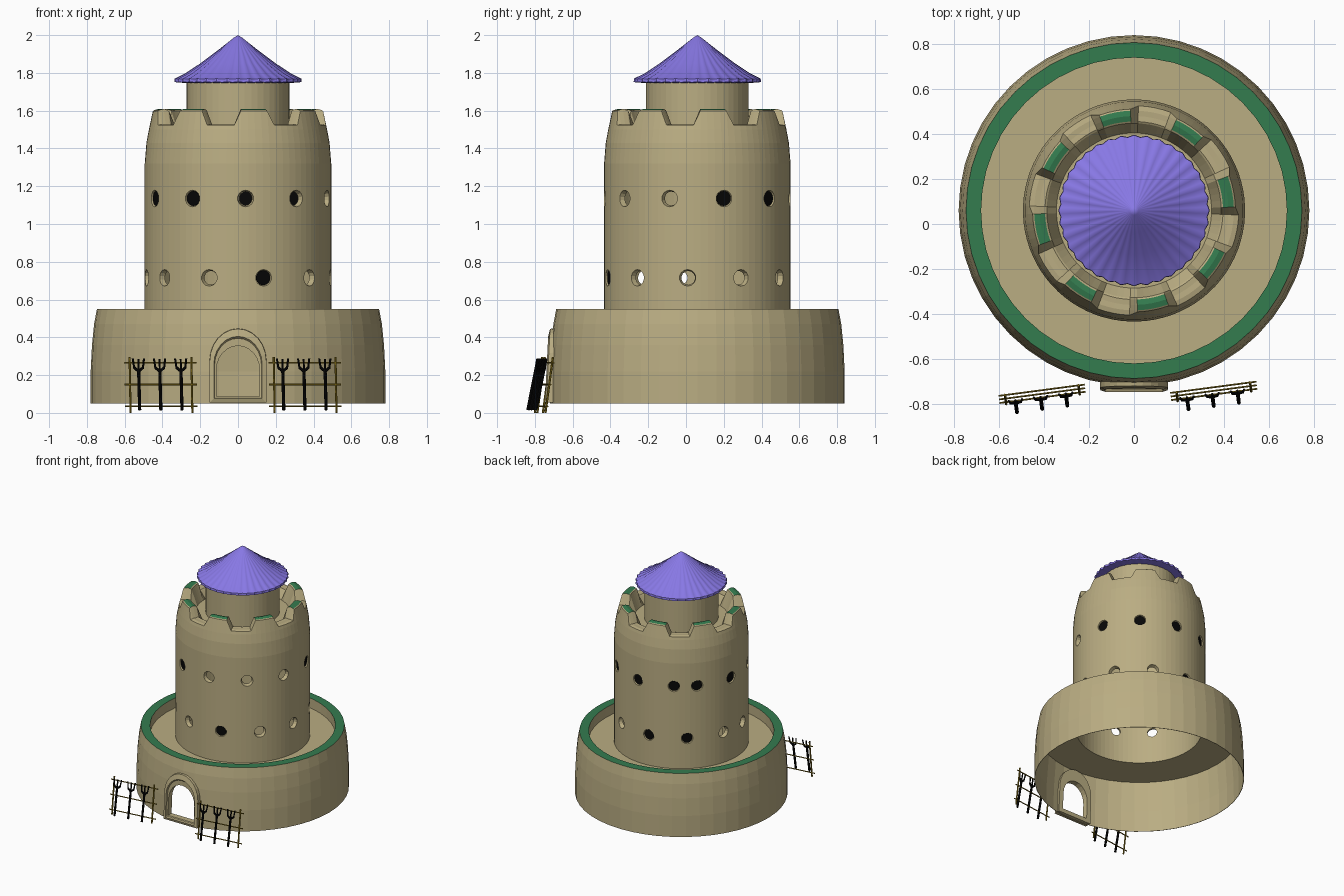
import bpy, bmesh, math
from mathutils import Vector, Matrix

if "Cube" in bpy.data.objects:
    bpy.data.objects.remove(bpy.data.objects["Cube"])

CY = 0.06  # y of the tower axis


def material(name, rgb):
    m = bpy.data.materials.new(name)
    m.diffuse_color = (*rgb, 1)
    m.use_nodes = True
    m.node_tree.nodes["Principled BSDF"].inputs["Base Color"].default_value = m.diffuse_color
    return m


TAN = material("tan stone", (0.49, 0.417, 0.225))
GREEN = material("green trim", (0.034, 0.2, 0.078))
PURPLE = material("purple roof", (0.245, 0.187, 0.78))
BLACK = material("black", (0.002, 0.002, 0.002))
WOOD = material("yellow brown wood", (0.25, 0.17, 0.012))


def finish(bm, name, *mats):
    bmesh.ops.recalc_face_normals(bm, faces=bm.faces[:])
    me = bpy.data.meshes.new(name)
    bm.to_mesh(me)
    bm.free()
    for m in mats:
        me.materials.append(m)
    ob = bpy.data.objects.new(name, me)
    bpy.context.collection.objects.link(ob)
    return ob


def polar(a, r, z):
    """Point around the tower axis; angle 0 is the front, growing to +x."""
    a = math.radians(a)
    return Vector((r * math.sin(a), CY - r * math.cos(a), z))


def bridge(bm, loops, wrap):
    """Join closed loops of equal length with quads."""
    vs = [[bm.verts.new(p) for p in lp] for lp in loops]
    n = len(vs[0])
    for i in range(len(vs) if wrap else len(vs) - 1):
        a, b = vs[i], vs[(i + 1) % len(vs)]
        for j in range(n):
            bm.faces.new((a[j], a[(j + 1) % n], b[(j + 1) % n], b[j]))
    return vs


def lathe(angles, profile):
    """Closed ring solid; profile(angle) gives the (r, z) loop."""
    bm = bmesh.new()
    bridge(bm, [[polar(a, r, z) for r, z in profile(a)] for a in angles], True)
    return bm


def cut(ob, cutter):
    mod = ob.modifiers.new("cut", 'BOOLEAN')
    mod.operation, mod.solver, mod.object = 'DIFFERENCE', 'EXACT', cutter
    bpy.context.view_layer.objects.active = ob
    bpy.ops.object.modifier_apply(modifier=mod.name)
    bpy.data.objects.remove(cutter)


def paint_tops(ob, zmin, rmin, rmax):
    """Green on upward faces above zmin within a band of radius."""
    for p in ob.data.polygons:
        r = math.hypot(p.center.x, p.center.y - CY)
        p.material_index = int(p.center.z > zmin and p.normal.z > 0.85
                               and rmin < r < rmax)


def arch(hw, z0, top, y):
    """Door outline: straight sides with a rounded top."""
    rise = hw * 1.15
    pts = [(-hw, z0), (hw, z0)]
    for i in range(13):
        t = math.pi * i / 12
        pts.append((hw * math.cos(t), top - rise + rise * math.sin(t)))
    return [Vector((x, y + 0.05 * z, z)) for x, z in pts]


# Round base wall with a sunken terrace, thin, hollow and open underneath
base = finish(lathe([i * 7.5 for i in range(48)], lambda a: [
    (0.780, 0.05), (0.780, 0.22), (0.773, 0.36), (0.762, 0.47), (0.747, 0.55),
    (0.68, 0.55), (0.68, 0.47), (0.47, 0.47), (0.47, 0.46), (0.757, 0.46),
    (0.776, 0.22), (0.777, 0.05)]), "base_wall", TAN, GREEN)
bm = bmesh.new()
ends = bridge(bm, [arch(0.125, 0.08, 0.37, -0.9), arch(0.125, 0.08, 0.37, -0.55)], False)
for e in ends:
    bm.faces.new(e)
cut(base, finish(bm, "door_cutter"))
paint_tops(base, 0.545, 0.6, 0.8)

# Door frame, stepped
bm = bmesh.new()
bridge(bm, [arch(0.152, 0.055, 0.45, -0.69), arch(0.15, 0.055, 0.445, -0.742),
            arch(0.128, 0.075, 0.405, -0.75), arch(0.124, 0.08, 0.395, -0.738),
            arch(0.115, 0.088, 0.355, -0.735), arch(0.115, 0.088, 0.355, -0.69)], True)
finish(bm, "door_frame", TAN)


# Main tower with eight merlons
def tower_profile(a):
    off = abs((a - 11 + 22.5) % 45 - 22.5)
    d = 0.0 if off < 9.1 else 0.075
    e = d * 0.2
    return [(0.494, 0.46), (0.494, 0.9), (0.494, 1.32), (0.485, 1.43), (0.472, 1.5),
            (0.451 + e, 1.598 - d), (0.444, 1.603 - d), (0.42, 1.609 - d * 1.1),
            (0.396, 1.603 - d), (0.388, 1.598 - d),
            (0.345, 1.47), (0.2, 1.47), (0.2, 1.455), (0.455, 1.44),
            (0.464, 1.3), (0.464, 0.46)]


tower = finish(lathe([11 + 4.5 * i for i in range(80)], tower_profile),
               "main_tower", TAN, GREEN)

# Round windows: (angle, height, closed with a black pane)
windows = [(4.7 + 34 * k, 1.135, k not in (0, 1, 2)) for k in range(-4, 7)]
windows += [(-52 + 34 * k, 0.715, k in (2, 7, 8)) for k in range(10)]
windows.append((281, 0.715, False))
holes, panes = bmesh.new(), bmesh.new()
for a, z, closed in windows:
    out = (polar(a, 1, 0) - polar(a, 0, 0)).normalized()
    rot = out.to_track_quat('Z', 'Y').to_matrix().to_4x4()
    bmesh.ops.create_cone(holes, cap_ends=True, segments=14, radius1=0.032,
                          radius2=0.048, depth=0.066,
                          matrix=Matrix.Translation(polar(a, 0.477, z)) @ rot)
    if closed:
        bmesh.ops.create_cone(panes, cap_ends=True, segments=14, radius1=0.039,
                              radius2=0.039, depth=0.006,
                              matrix=Matrix.Translation(polar(a, 0.482, z)) @ rot)
cut(tower, finish(holes, "window_cutter"))
paint_tops(tower, 1.59, 0.397, 0.443)
finish(panes, "window_panes", BLACK)

# Top turret
bm = bmesh.new()
bmesh.ops.create_cone(bm, cap_ends=True, segments=48, radius1=0.272, radius2=0.272,
                      depth=0.3, matrix=Matrix.Translation((0, CY, 1.61)))
finish(bm, "turret", TAN)

# Softly pleated roof with scalloped edge
bm = bmesh.new()
rows = []
for r, z in [(0.02, 1.988), (0.1, 1.925), (0.2, 1.85), (0.28, 1.797),
             (0.335, 1.77), (0.337, 1.753), (0.27, 1.748)]:
    w = 0.009 * r / 0.33 if 0.05 < r else 0
    row = []
    for i in range(144):
        s = w * 0.5 * (1 - math.cos(i * math.pi / 2))
        row.append(polar(i * 2.5, r - s, z - 0.35 * s))
    rows.append(row)
vs = bridge(bm, rows, False)
tip = bm.verts.new((0, CY, 2.0))
for i in range(144):
    bm.faces.new((vs[0][i], vs[0][(i + 1) % 144], tip))
bm.faces.new(vs[-1])
roof = finish(bm, "roof", PURPLE)
bpy.context.view_layer.objects.active = roof
roof.select_set(True)
bpy.ops.object.shade_smooth_by_angle(angle=math.radians(35))


def rod(bm, p, q, r, M, n=6):
    p, q = M @ Vector(p), M @ Vector(q)
    rot = (q - p).to_track_quat('Z', 'Y').to_matrix().to_4x4()
    bmesh.ops.create_cone(bm, cap_ends=True, segments=n, radius1=r, radius2=r,
                          depth=(q - p).length,
                          matrix=Matrix.Translation((p + q) / 2) @ rot)


# Two racks, each with three leaning forks
for side, cx, cy in (("left", -0.408, -0.757), ("right", 0.355, -0.744)):
    M = Matrix.Translation((cx, cy, 0)) @ Matrix.Rotation(math.radians(7.5), 4, 'Z')
    rack, forks = bmesh.new(), bmesh.new()
    for x in (-0.165, 0.165):
        rod(rack, (x, -0.022, 0.0), (x, 0.018, 0.295), 0.006, M)
    for z, y in ((0.035, -0.014), (0.15, 0.002), (0.265, 0.018)):
        rod(rack, (-0.193, y, z), (0.193, y, z), 0.0045, M)
    for x in (-0.122, -0.009, 0.104):
        def at(dx, z):
            return (x + dx, -0.068 + 0.2 * z, z)
        rod(forks, at(0, 0.015), at(0, 0.235), 0.0085, M, 8)
        rod(forks, at(0, 0.23), at(0, 0.285), 0.0055, M)
        for s in (-1, 1):
            rod(forks, at(0, 0.22), at(s * 0.024, 0.24), 0.0075, M)
            rod(forks, at(s * 0.023, 0.235), at(s * 0.03, 0.288), 0.0055, M)
    finish(rack, side + "_rack", WOOD)
    finish(forks, side + "_forks", BLACK)
